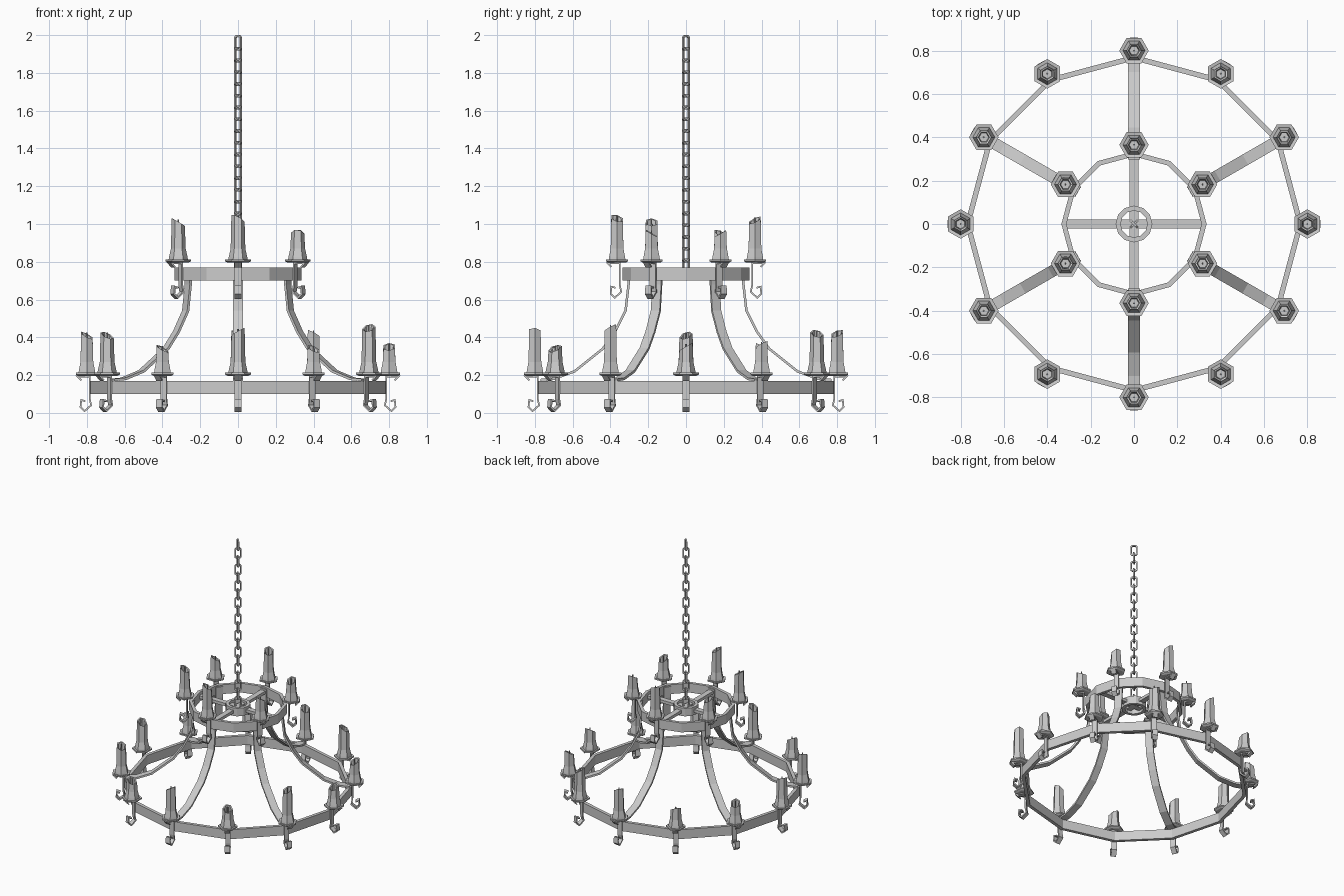
import bpy, bmesh, math, random
from mathutils import Matrix, Vector

if "Cube" in bpy.data.objects:
    bpy.data.objects.remove(bpy.data.objects["Cube"])
random.seed(4)


def finish(name, bm, matrix=None):
    bmesh.ops.recalc_face_normals(bm, faces=bm.faces)
    if matrix:
        bm.transform(matrix)
    me = bpy.data.meshes.new(name)
    bm.to_mesh(me)
    bm.free()
    ob = bpy.data.objects.new(name, me)
    bpy.context.collection.objects.link(ob)
    return ob


def lathe(bm, rings, close=False):
    """Bridge a list of vertex loops; close joins last to first, else caps the ends."""
    loops = [[bm.verts.new(p) for p in r] for r in rings]
    n = len(loops[0])
    pairs = list(zip(loops, loops[1:])) + ([(loops[-1], loops[0])] if close else [])
    for a, b in pairs:
        for i in range(n):
            j = (i + 1) % n
            bm.faces.new((a[i], a[j], b[j], b[i]))
    if not close:
        bm.faces.new(loops[0])
        bm.faces.new(loops[-1])


def circle(r, z, n, phase=0.0):
    return [Vector((r * math.cos(phase + math.tau * i / n),
                    r * math.sin(phase + math.tau * i / n), z)) for i in range(n)]


def hoop(name, ro, ri, z0, z1, n):
    bm = bmesh.new()
    lathe(bm, [circle(ro, z0, n), circle(ro, z1, n), circle(ri, z1, n), circle(ri, z0, n)], True)
    return finish(name, bm)


def box(name, size, loc):
    bm = bmesh.new()
    bmesh.ops.create_cube(bm, size=1)
    return finish(name, bm, Matrix.Translation(loc) @ Matrix.Diagonal((*size, 1)))


def strip(name, pts, width, thick, angle):
    """Flat iron strip following a radial (r, z) path."""
    bm = bmesh.new()
    rows = [[bm.verts.new((r, s * width / 2, z)) for s in (-1, 1)] for r, z in pts]
    for a, b in zip(rows, rows[1:]):
        bm.faces.new((a[0], a[1], b[1], b[0]))
    ob = finish(name, bm, Matrix.Rotation(angle, 4, 'Z'))
    m = ob.modifiers.new("thickness", 'SOLIDIFY')
    m.thickness, m.offset = thick, 0
    m.use_even_offset = True
    return ob


def candle_unit(r, dz, deg, top):
    a = math.radians(deg)
    place = Matrix.Rotation(a, 4, 'Z') @ Matrix.Translation((r, 0, dz))
    flat = math.pi / 6
    # hexagonal drip pan
    bm = bmesh.new()
    lathe(bm, [circle(.052, .195, 6, flat), circle(.068, .203, 6, flat),
               circle(.068, .213, 6, flat), circle(.05, .21, 6, flat)])
    finish("drip_pan", bm, place)
    # melted candle with slanted rim and hollow top
    h = top - dz
    tilt = random.uniform(0, math.tau)

    def rim(rad, drop):
        pts = circle(rad, 0, 6, flat)
        for i, p in enumerate(pts):
            p.z = h - .02 - drop + .02 * math.cos(flat + i * math.tau / 6 - tilt)
        return pts
    bm = bmesh.new()
    lathe(bm, [circle(.052, .205, 6, flat), circle(.049, .225, 6, flat),
               circle(.039, .27, 6, flat), rim(.035, 0), rim(.026, .003),
               circle(.022, h - .06, 6, flat)])
    finish("candle", bm, place)
    # wick
    bm = bmesh.new()
    lathe(bm, [circle(.005, h - .065, 4), circle(.004, h - .005, 4)])
    finish("wick", bm, place)
    # bracket: lip under the pan, drop along the hoop, curled hook
    path = [(.03, .172), (.05, .193), (-.015, .193), (-.015, .075), (-.022, .04),
            (.012, .01), (.034, .03), (.03, .068), (.008, .062)]
    strip("hook_bracket", [(r + x, z + dz) for x, z in path], .036, .009, a)


# two twelve-sided hoops and the hub
hoop("lower_hoop", .78, .755, .10, .17, 12)
hoop("upper_hoop", .335, .312, .70, .77, 12)
hoop("hub_ring", .085, .062, .705, .765, 12)

# cross bars of the upper hoop
box("cross_bar_x", (.64, .04, .022), (0, 0, .735))
box("cross_bar_y", (.04, .64, .022), (0, 0, .737))

# six curved arms joining the hoops
arm = [(.305, .76), (.304, .68), (.32, .54), (.376, .43), (.44, .34),
       (.59, .22), (.70, .18), (.77, .174)]
for k in range(6):
    strip("curved_arm", arm, .054, .013, math.radians(30 + 60 * k))

# candles, top height per angle
lower = [.37, .38, .44, .44, .36, .37, .43, .43, .36, .45, .36, .47]
for k, top in enumerate(lower):
    candle_unit(.80, 0, 30 * k, top)
upper = [.97, 1.04, .97, 1.03, 1.05, .97]
for k, top in enumerate(upper):
    candle_unit(.365, .6, 30 + 60 * k, top)

# chain of alternating links
links, length, first, last = 20, .082, .735, 2.0
pitch = (last - first - length) / (links - 1)
for k in range(links):
    def outline(w, l, y):
        c = w * .45
        q = [(w, l - c), (w - c, l)]
        q += [(-x, z) for x, z in reversed(q)]
        q += [(-x, -z) for x, z in q]
        return [Vector((x, y, z)) for x, z in q]
    bm = bmesh.new()
    L = length / 2
    lathe(bm, [outline(.025, L, -.005), outline(.025, L, .005),
               outline(.015, L - .01, .005), outline(.015, L - .01, -.005)], True)
    finish("chain_link", bm, Matrix.Translation((0, 0, first + L + k * pitch))
           @ Matrix.Rotation(math.radians(45 + 90 * (k % 2)), 4, 'Z'))
